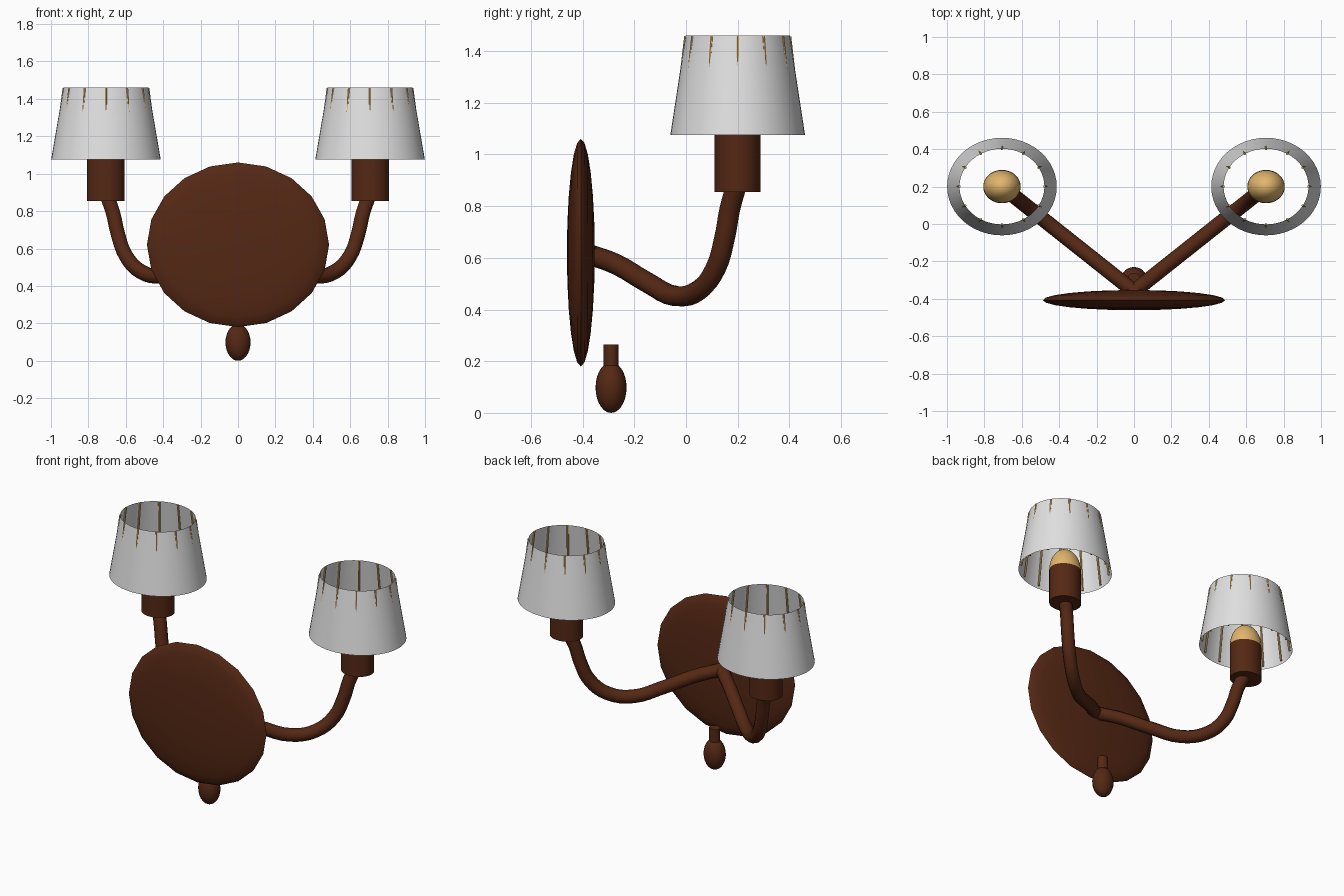
import bpy
import math
from mathutils import Vector

if "Cube" in bpy.data.objects:
    bpy.data.objects.remove(bpy.data.objects["Cube"], do_unlink=True)

DEPTH = 0.89              # every round part is a little shallower than wide
LAMP_X, LAMP_Y = 0.706, 0.2


def material(name, rgb):
    m = bpy.data.materials.new(name)
    m.use_nodes = True
    m.diffuse_color = (*rgb, 1)
    m.node_tree.nodes["Principled BSDF"].inputs["Base Color"].default_value = (*rgb, 1)
    return m


brown = material("dark brown", (0.09, 0.021, 0.007))
white = material("shade white", (0.75, 0.75, 0.75))
gold = material("warm gold", (0.75, 0.46, 0.15))


def finish(name, mat, scale=(1, 1, 1)):
    ob = bpy.context.object
    ob.name = name
    ob.scale = scale
    ob.data.materials.append(mat)
    bpy.ops.object.transform_apply(location=False, rotation=True, scale=True)
    bpy.ops.object.shade_smooth_by_angle(angle=math.radians(40))
    return ob


def ellipsoid(name, mat, center, radii, segments=32, rings=16):
    bpy.ops.mesh.primitive_uv_sphere_add(segments=segments, ring_count=rings,
                                         radius=1, location=center)
    return finish(name, mat, radii)


def upright(name, mat, x, y, low, high, r_low, r_high, fill="NGON"):
    bpy.ops.mesh.primitive_cone_add(vertices=48, radius1=r_low, radius2=r_high,
                                    depth=high - low, end_fill_type=fill,
                                    location=(x, y, (low + high) / 2))
    return finish(name, mat, (1, DEPTH, 1))


def rod(name, mat, a, b, radius):
    a, b = Vector(a), Vector(b)
    bpy.ops.mesh.primitive_cylinder_add(vertices=8, radius=radius, depth=(b - a).length,
                                        location=(a + b) / 2)
    bpy.context.object.rotation_euler = (b - a).to_track_quat("Z", "Y").to_euler()
    return finish(name, mat)


# Wall plate: flattened ball with its poles facing front and back
bpy.ops.mesh.primitive_uv_sphere_add(segments=20, ring_count=12, radius=1,
                                     location=(0, -0.407, 0.62),
                                     rotation=(math.pi / 2, 0, 0))
finish("wall_plate", brown, (0.487, 0.44, 0.054))

# Hanging finial
ellipsoid("finial_ball", brown, (0, -0.29, 0.098), (0.067, 0.06, 0.098), 24, 14)
upright("finial_stem", brown, 0, -0.29, 0.17, 0.265, 0.033, 0.033)

# Arm profile as (y, z); x follows y so the arm is straight from above
ARM = [(-0.38, 0.615), (-0.27, 0.575), (-0.15, 0.505), (-0.04, 0.452), (0.05, 0.475),
       (0.115, 0.56), (0.15, 0.68), (0.17, 0.79), (0.195, 0.88)]


def arm(name, side):
    cu = bpy.data.curves.new(name, "CURVE")
    cu.dimensions = "3D"
    cu.bevel_depth = 0.04
    cu.bevel_resolution = 3
    cu.resolution_u = 4
    cu.use_fill_caps = True
    sp = cu.splines.new("BEZIER")
    sp.bezier_points.add(len(ARM) - 1)
    for p, (y, z) in zip(sp.bezier_points, ARM):
        p.co = (side * LAMP_X * (y + 0.36) / 0.56, y, z)
        p.handle_left_type = p.handle_right_type = "AUTO"
    ob = bpy.data.objects.new(name, cu)
    bpy.context.collection.objects.link(ob)
    bpy.ops.object.select_all(action="DESELECT")
    ob.select_set(True)
    bpy.context.view_layer.objects.active = ob
    bpy.ops.object.convert(target="MESH")
    finish(name, brown)


for label, side in (("left", 1), ("right", -1)):
    x = side * LAMP_X
    arm(label + "_arm", side)
    upright(label + "_socket", brown, x, LAMP_Y, 0.855, 1.08, 0.1, 0.1)
    ellipsoid(label + "_bulb", gold, (x, LAMP_Y, 1.08), (0.1, 0.088, 0.14))
    upright(label + "_shade", white, x, LAMP_Y, 1.075, 1.46, 0.293, 0.227, "NOTHING")
    # Shade ribs: steeper than the shade, so they break through near the top
    for i in range(12):
        a = i * math.tau / 12
        ends = [(x + r * math.cos(a), LAMP_Y + DEPTH * r * math.sin(a), z)
                for r, z in ((0.275, 1.085), (0.226, 1.457))]
        rod(f"{label}_shade_rib_{i + 1}", gold, *ends, 0.006)
